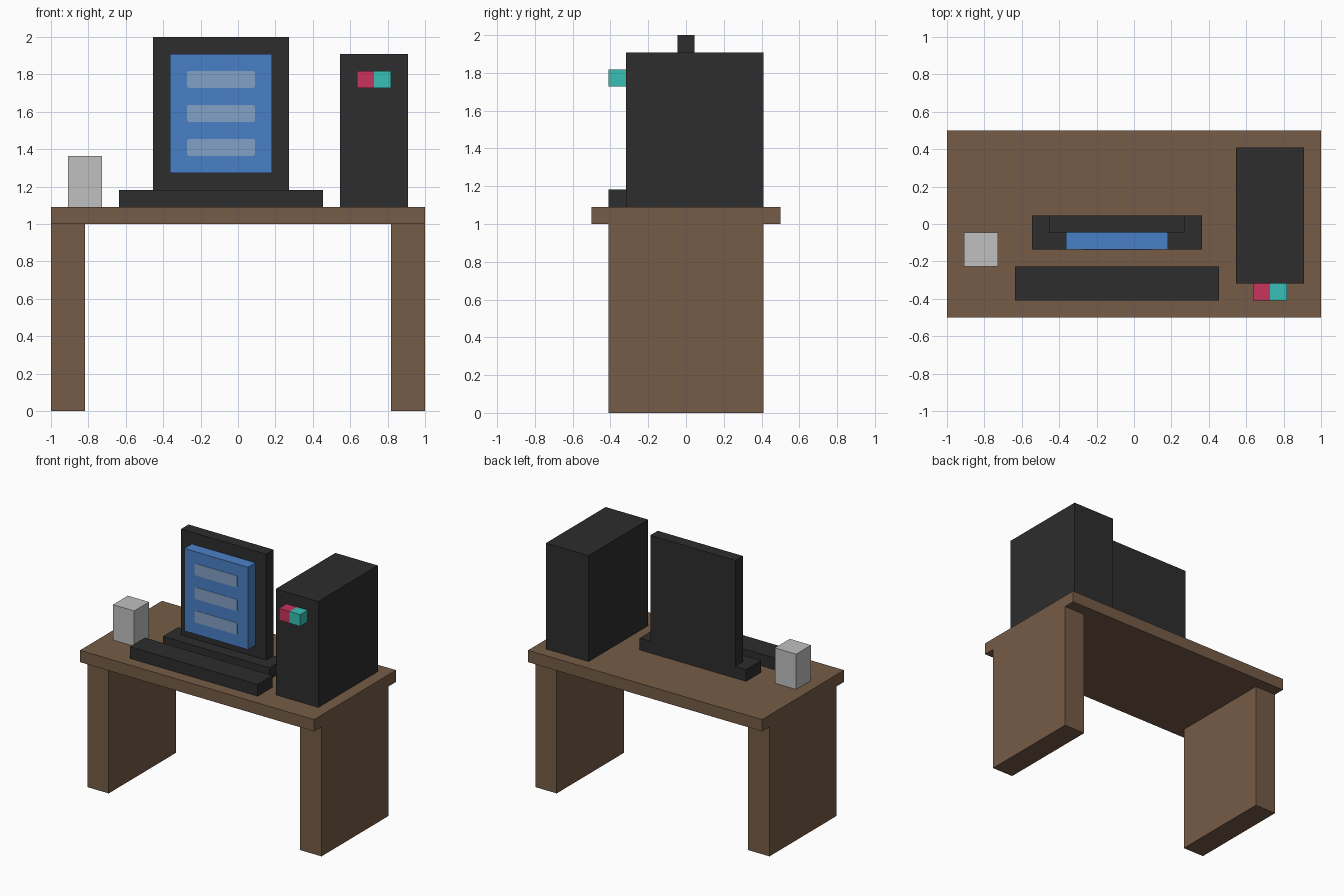
import bpy
import bmesh

U = 1 / 11  # the desk is laid out on an even grid, 22 units wide

cube = bpy.data.objects.get("Cube")
if cube:
    bpy.data.objects.remove(cube, do_unlink=True)


def material(name, rgb):
    """Flat colour from sRGB bytes, stored as linear values."""
    lin = [(c / 255 / 12.92) if c < 11 else ((c / 255 + 0.055) / 1.055) ** 2.4 for c in rgb]
    mat = bpy.data.materials.new(name)
    mat.use_nodes = True
    mat.diffuse_color = (*lin, 1)
    mat.node_tree.nodes["Principled BSDF"].inputs["Base Color"].default_value = (*lin, 1)
    return mat


wood = material("brown wood", (118, 92, 71))
black = material("dark plastic", (45, 45, 45))
blue = material("screen blue", (74, 128, 198))
pale = material("pale text", (130, 161, 197))
red = material("button red", (200, 51, 92))
teal = material("button teal", (54, 192, 182))
grey = material("light grey", (192, 192, 192))


def box(name, mat, x, y, z, round_corners=0):
    """Box from (min, max) grid ranges; optionally rounds the front outline."""
    lo = [r[0] * U for r in (x, y, z)]
    hi = [r[1] * U for r in (x, y, z)]
    bm = bmesh.new()
    bmesh.ops.create_cube(bm, size=1)
    for v in bm.verts:
        v.co = [hi[i] if v.co[i] > 0 else lo[i] for i in range(3)]
    if round_corners:
        depth_edges = [e for e in bm.edges
                       if abs(e.verts[0].co.y - e.verts[1].co.y) > 1e-5]
        bmesh.ops.bevel(bm, geom=depth_edges, offset=round_corners * U,
                        segments=4, profile=0.5, affect='EDGES')
    mesh = bpy.data.meshes.new(name)
    bm.to_mesh(mesh)
    bm.free()
    mesh.materials.append(mat)
    obj = bpy.data.objects.new(name, mesh)
    bpy.context.collection.objects.link(obj)
    return obj


# Desk
box("desk_top", wood, (-11, 11), (-5.5, 5.5), (11, 12))
box("right_leg", wood, (-11, -9), (-4.5, 4.5), (0, 11))
box("left_leg", wood, (9, 11), (-4.5, 4.5), (0, 11))

# Keyboard and cup
box("keyboard", black, (-7, 5), (-4.5, -2.5), (12, 13))
box("cup", grey, (-10, -8), (-2.5, -0.5), (12, 15))

# Monitor
box("monitor_base", black, (-6, 4), (-1.5, 0.5), (12, 13))
box("monitor_panel", black, (-5, 3), (-0.5, 0.5), (13, 22))
box("screen", blue, (-4, 2), (-1.5, -0.5), (14, 21))
for i in range(3):
    z = 15 + 2 * i
    box(f"text_line_{i + 1}", pale, (-3, 1), (-1.53, -1.5), (z, z + 1), 0.15)

# Computer tower with two buttons
box("tower", black, (6, 10), (-3.5, 4.5), (12, 21))
box("red_button", red, (7, 8), (-4.5, -3.5), (19, 20))
box("teal_button", teal, (8, 9), (-4.5, -3.5), (19, 20))
